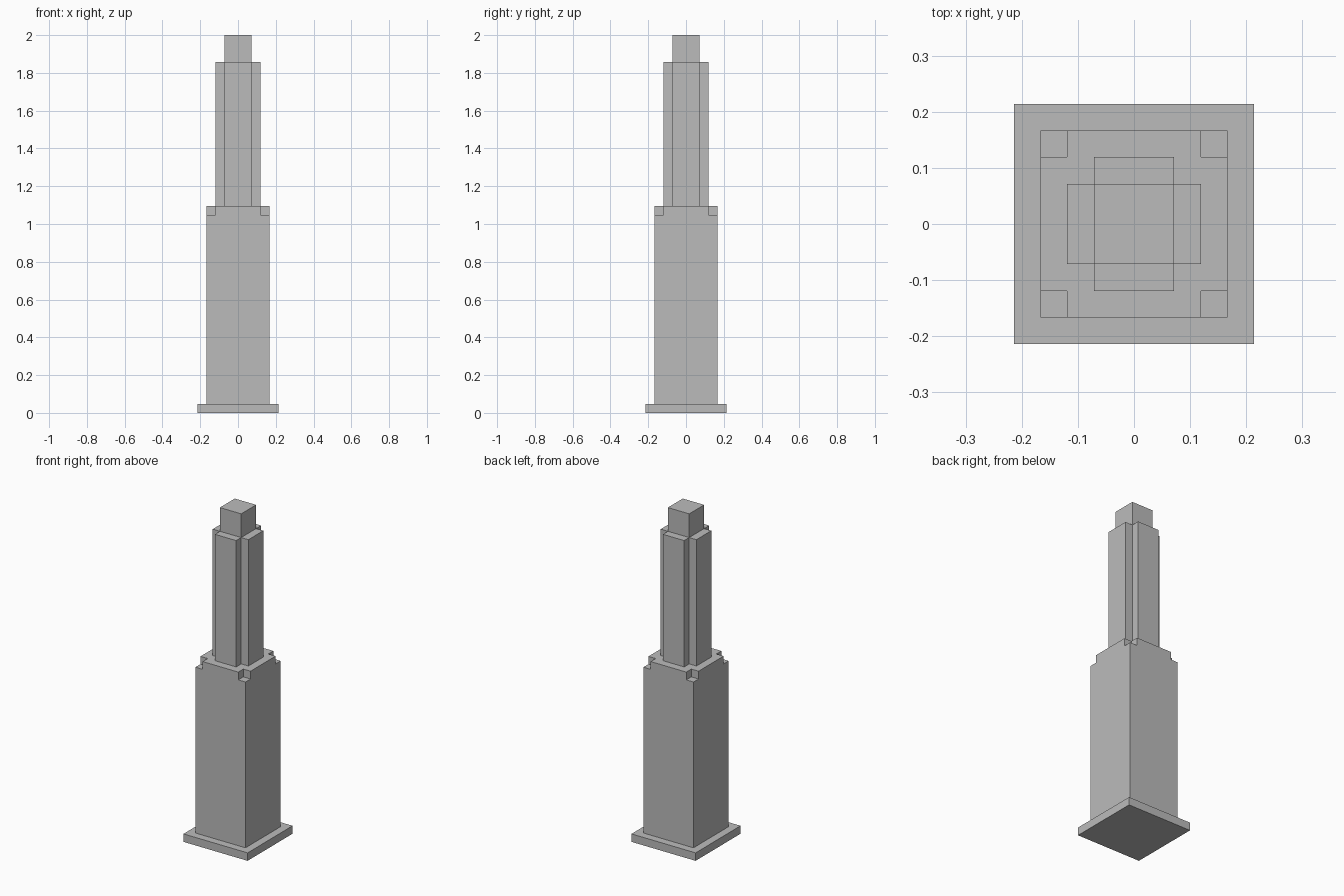
import bpy
import bmesh

cube = bpy.data.objects.get("Cube")
if cube:
    bpy.data.objects.remove(cube, do_unlink=True)

# Single stone colour
stone = bpy.data.materials.new("grey_stone")
stone.use_nodes = True
colour = (0.5, 0.5, 0.5, 1.0)
stone.diffuse_color = colour
stone.node_tree.nodes["Principled BSDF"].inputs["Base Color"].default_value = colour


def square(half):
    return [(-half, -half), (half, -half), (half, half), (-half, half)]


def notched(half, inner):
    """Square outline with its four corners cut back to inner."""
    corner = [(half, -inner), (half, inner), (inner, inner)]
    outline = []
    for _ in range(4):
        outline += corner
        corner = [(-y, x) for x, y in corner]
    return outline


def prism(name, outline, z0, z1):
    """Extrude a flat outline from z0 up to z1."""
    bm = bmesh.new()
    base = bm.faces.new([bm.verts.new((x, y, z0)) for x, y in outline])
    top = bmesh.ops.extrude_face_region(bm, geom=[base], use_keep_orig=True)
    verts = [g for g in top["geom"] if isinstance(g, bmesh.types.BMVert)]
    bmesh.ops.translate(bm, verts=verts, vec=(0, 0, z1 - z0))
    bmesh.ops.recalc_face_normals(bm, faces=bm.faces)
    mesh = bpy.data.meshes.new(name)
    bm.to_mesh(mesh)
    bm.free()
    mesh.materials.append(stone)
    obj = bpy.data.objects.new(name, mesh)
    bpy.context.collection.objects.link(obj)
    return obj


# Stacked tiers, bottom to top
prism("base_plinth", square(0.214), 0.0, 0.048)
prism("lower_tower", square(0.167), 0.048, 1.048)
prism("notched_parapet", notched(0.167, 0.119), 1.048, 1.095)
prism("upper_tower", notched(0.119, 0.071), 1.095, 1.857)
prism("crown_block", square(0.071), 1.857, 2.0)
